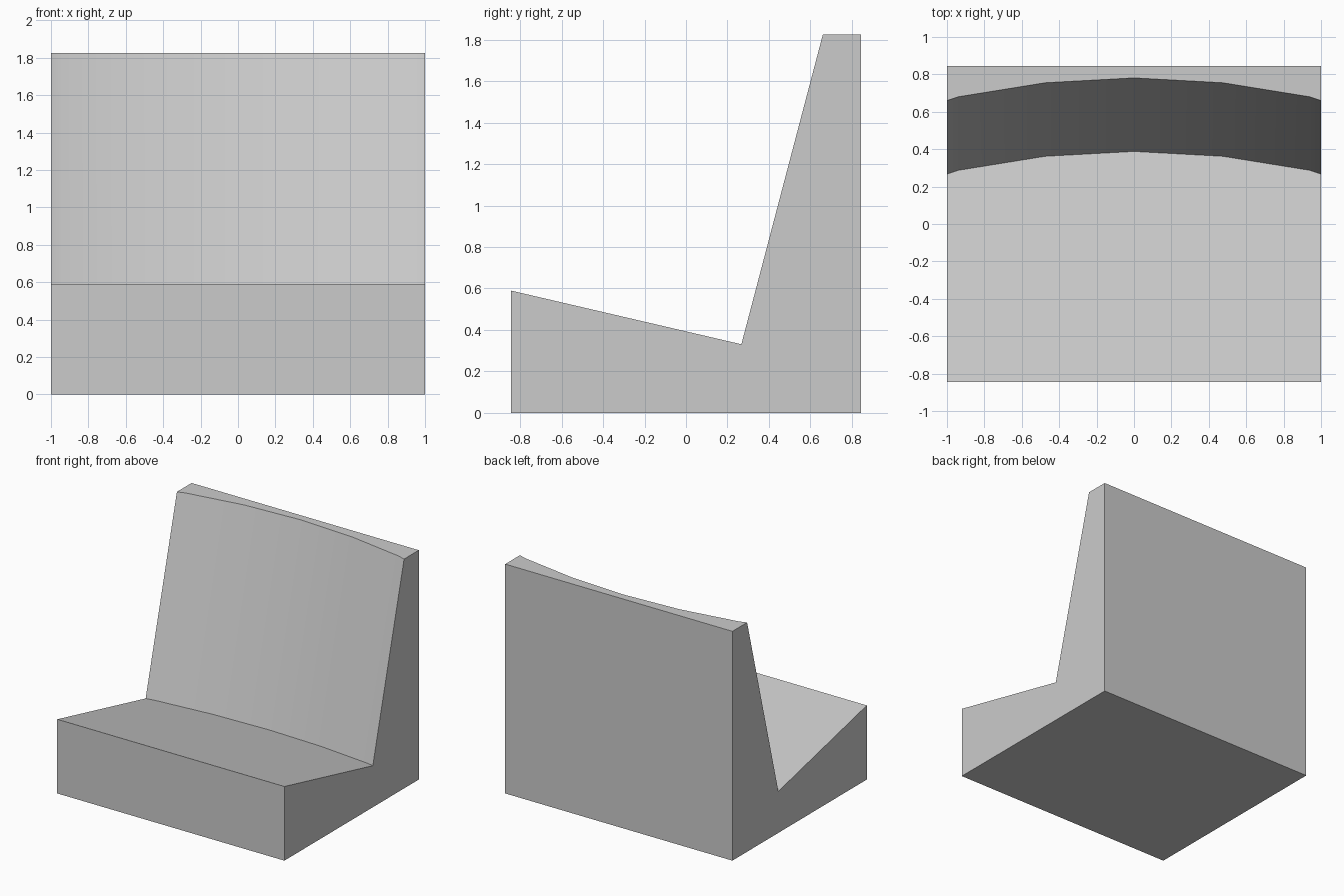
import bpy, bmesh, math

cube = bpy.data.objects.get("Cube")
if cube:
    bpy.data.objects.remove(cube, do_unlink=True)

FRONT, BACK, TOP = -0.845, 0.845, 1.825

# Plain grey
grey = bpy.data.materials.new("plain_grey")
grey.use_nodes = True
colour = (0.6, 0.6, 0.6, 1)
grey.diffuse_color = colour
grey.node_tree.nodes["Principled BSDF"].inputs["Base Color"].default_value = colour


def seat_height(y):
    """Seat surface slopes down towards the backrest."""
    return 0.59 - 0.233 * (y - FRONT)


# Half of the backrest curve: (x, y along the seat crease)
half = [(0, 0.388), (0.475, 0.362), (0.94, 0.287), (1, 0.267)]
stations = [(-x, y) for x, y in reversed(half[1:])] + half

# Side profile lofted across the width
bm = bmesh.new()
rings = []
for x, crease in stations:
    profile = [(FRONT, 0), (BACK, 0), (BACK, TOP), (crease + 0.393, TOP),
               (crease, seat_height(crease)), (FRONT, seat_height(FRONT))]
    rings.append([bm.verts.new((x, y, z)) for y, z in profile])
for a, b in zip(rings, rings[1:]):
    for i in range(len(a)):
        j = (i + 1) % len(a)
        bm.faces.new((a[i], a[j], b[j], b[i]))
bm.faces.new(rings[0])
bm.faces.new(rings[-1])

# Merge the flat strips, keeping the curved backrest panels
bmesh.ops.dissolve_limit(bm, angle_limit=math.radians(1),
                         verts=bm.verts[:], edges=bm.edges[:])
bmesh.ops.recalc_face_normals(bm, faces=bm.faces[:])

mesh = bpy.data.meshes.new("seat_with_backrest")
bm.to_mesh(mesh)
bm.free()
mesh.materials.append(grey)
seat = bpy.data.objects.new("seat_with_backrest", mesh)
bpy.context.collection.objects.link(seat)

# Smooth the curved backrest only
bpy.ops.object.select_all(action="DESELECT")
seat.select_set(True)
bpy.context.view_layer.objects.active = seat
bpy.ops.object.shade_smooth_by_angle(angle=math.radians(30))
